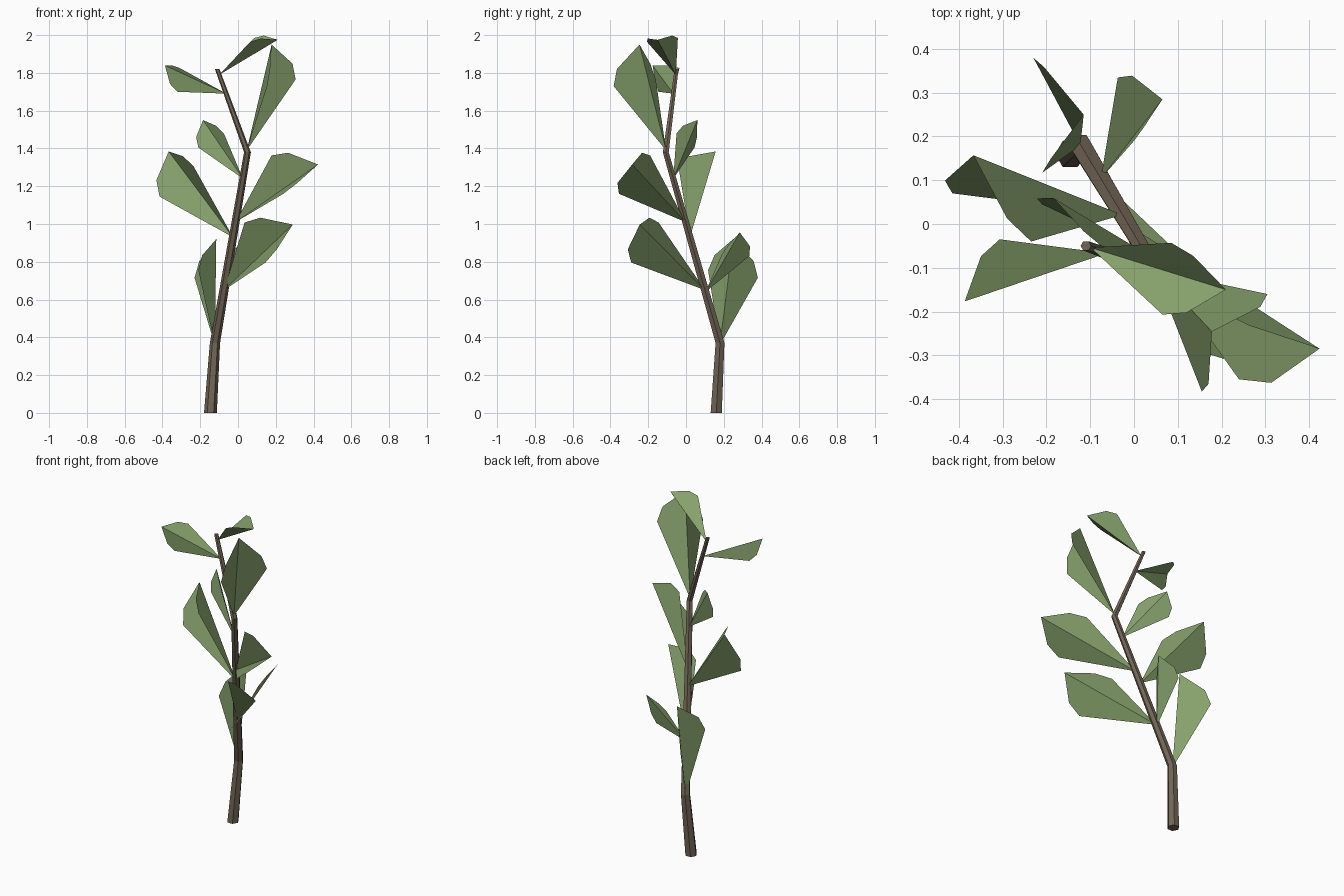
import bpy
from math import cos, sin, pi
from mathutils import Vector

if "Cube" in bpy.data.objects:
    bpy.data.objects.remove(bpy.data.objects["Cube"])

def material(name, rgb):
    m = bpy.data.materials.new(name)
    m.diffuse_color = (*rgb, 1)
    m.use_nodes = True
    m.node_tree.nodes["Principled BSDF"].inputs["Base Color"].default_value = m.diffuse_color
    return m

def add_mesh(name, verts, faces, mat):
    me = bpy.data.meshes.new(name)
    me.from_pydata([tuple(v) for v in verts], [], faces)
    me.materials.append(mat)
    me.update()
    ob = bpy.data.objects.new(name, me)
    bpy.context.collection.objects.link(ob)
    return ob

bark = material("bark", (0.17, 0.13, 0.09))
green = material("leaf_green", (0.24, 0.36, 0.15))

# Crooked, tapering stem: (centre, radius)
path = [(Vector((-0.146, 0.16, 0)), 0.034), (Vector((-0.122, 0.18, 0.37)), 0.027),
        (Vector((0.05, -0.107, 1.38)), 0.018), (Vector((-0.11, -0.05, 1.82)), 0.012)]
SIDES = 6
verts, faces = [], []
for c, r in path:
    for i in range(SIDES):
        a = 2 * pi * i / SIDES
        verts.append(c + Vector((r * cos(a), r * sin(a), 0)))
for k in range(len(path) - 1):
    for i in range(SIDES):
        j = (i + 1) % SIDES
        lo, hi = k * SIDES, (k + 1) * SIDES
        faces.append((lo + i, lo + j, hi + j, hi + i))
faces.append(tuple(reversed(range(SIDES))))
faces.append(tuple(range(len(verts) - SIDES, len(verts))))
add_mesh("stem", verts, faces, bark)

def stem_point(z):
    for (a, _), (b, _) in zip(path, path[1:]):
        if z <= b.z:
            return a.lerp(b, (z - a.z) / (b.z - a.z))

# Folded leaf: two flat halves meeting at the midrib
def leaf(name, z, tip, left, right):
    base = stem_point(z)
    tip, left, right = Vector(tip), Vector(left), Vector(right)
    def shoulder(p):
        return base + 0.79 * (p - base) + 0.29 * (tip - base)
    add_mesh(name, [base, tip, left, shoulder(left), right, shoulder(right)],
             [(0, 1, 3, 2), (0, 4, 5, 1)], green)

# Leaves from bottom to top
leaf("leaf_1", 0.36, (-0.115, 0.25, 0.92), (-0.23, 0.38, 0.715), (-0.21, 0.117, 0.755))
leaf("leaf_2", 0.64, (0.065, 0.285, 0.955), (-0.037, 0.335, 0.83), (0, 0.19, 0.84))
leaf("leaf_3", 0.65, (0.29, -0.245, 0.997), (0.035, -0.145, 1.008), (0.146, -0.29, 0.796))
leaf("leaf_4", 0.93, (-0.367, 0.157, 1.384), (-0.415, 0.07, 1.145), (-0.235, -0.04, 1.305))
leaf("leaf_5", 1.01, (0.424, -0.285, 1.315), (0.178, -0.19, 1.363), (0.24, -0.355, 1.16))
leaf("leaf_6", 1.24, (-0.185, 0.06, 1.55), (-0.21, 0.045, 1.405), (-0.075, -0.05, 1.48))
leaf("leaf_7", 1.39, (0.178, -0.246, 1.95), (0.155, -0.383, 1.73), (0.305, -0.16, 1.765))
leaf("leaf_8", 1.69, (-0.387, -0.177, 1.84), (-0.307, -0.035, 1.825), (-0.32, -0.145, 1.70))
leaf("leaf_9", 1.79, (0.21, -0.15, 1.975), (0.085, -0.043, 1.985), (0.065, -0.207, 1.965))
